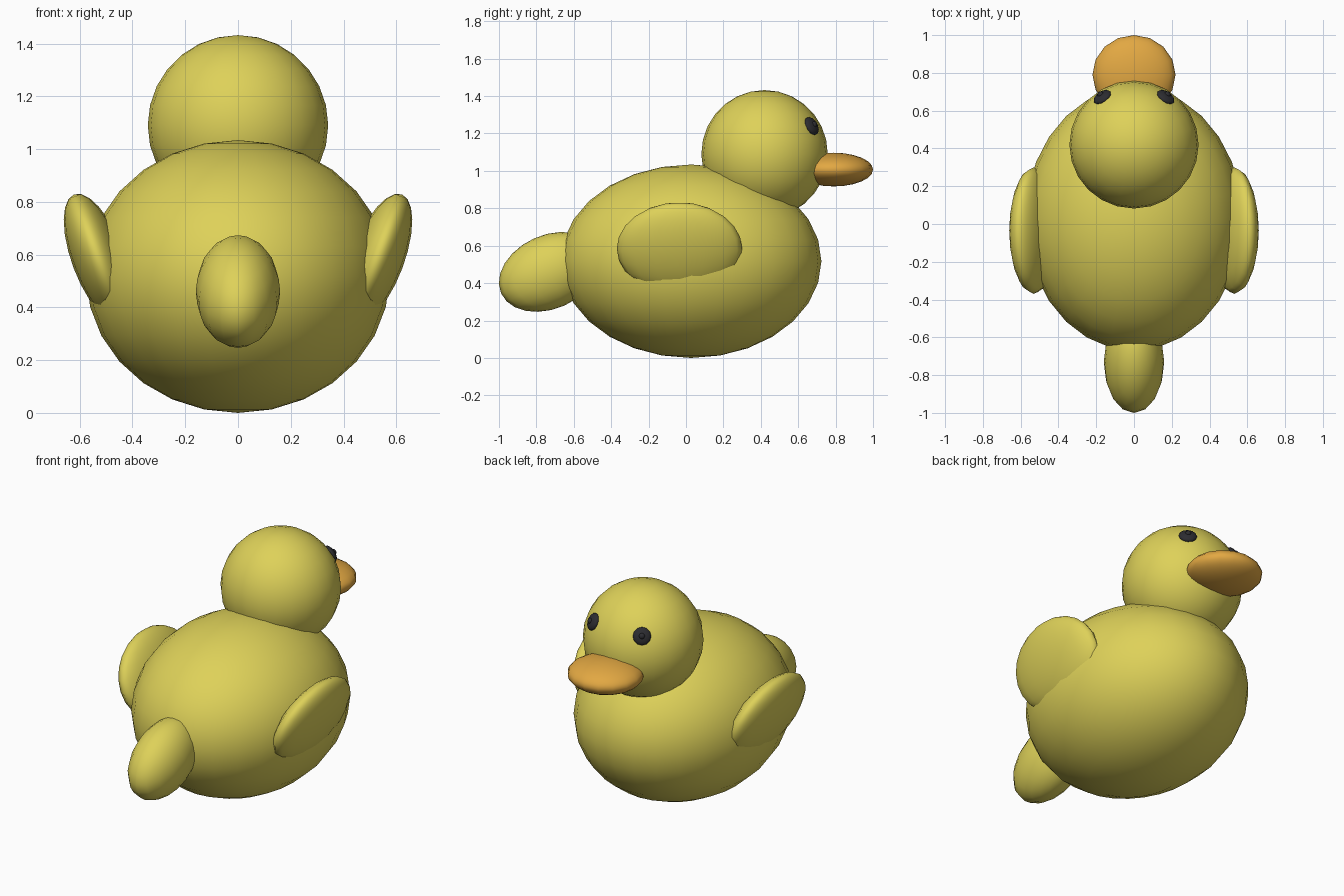
import bpy
from math import radians
from mathutils import Vector

cube = bpy.data.objects.get("Cube")
if cube:
    bpy.data.objects.remove(cube, do_unlink=True)


def material(name, rgb):
    mat = bpy.data.materials.new(name)
    mat.use_nodes = True
    color = (*rgb, 1.0)
    mat.diffuse_color = color
    bsdf = next(n for n in mat.node_tree.nodes if n.type == "BSDF_PRINCIPLED")
    bsdf.inputs["Base Color"].default_value = color
    return mat


yellow = material("duck yellow", (0.73, 0.64, 0.1))
orange = material("beak orange", (0.76, 0.39, 0.055))
black = material("eye black", (0.025, 0.025, 0.03))


def ellipsoid(name, mat, center, radii, rotation=(0, 0, 0), segments=16, rings=12):
    bpy.ops.mesh.primitive_uv_sphere_add(
        segments=segments, ring_count=rings, radius=1, location=center, rotation=rotation)
    obj = bpy.context.object
    obj.name = name
    obj.scale = radii
    obj.data.materials.append(mat)
    bpy.ops.object.shade_smooth()
    return obj


# Body, head and drooping tail
ellipsoid("body", yellow, (0, 0.027, 0.517), (0.575, 0.697, 0.517), segments=28, rings=14)
head_center = Vector((0, 0.42, 1.09))
ellipsoid("head", yellow, head_center, (0.342, 0.338, 0.342), segments=24, rings=14)
ellipsoid("tail", yellow, (0, -0.73, 0.46), (0.16, 0.283, 0.197), (radians(24), 0, 0))

# Flat bill
ellipsoid("beak", orange, (0, 0.79, 1.007), (0.22, 0.21, 0.09))

# Wings and eyes on both sides
for side, label in ((1, "left"), (-1, "right")):
    ellipsoid(label + "_wing", yellow, (side * 0.53, -0.035, 0.585),
              (0.1, 0.335, 0.26), (0, side * radians(20.5), 0))

    normal = Vector((side * 0.17, 0.255, 0.152)).normalized()
    turn = normal.to_track_quat("Z", "Y").to_euler()
    ellipsoid(label + "_eye", black, head_center + normal * 0.337,
              (0.052, 0.052, 0.024), turn, 12, 8)
    ellipsoid(label + "_pupil", black, head_center + normal * 0.357,
              (0.018, 0.018, 0.014), turn, 8, 6)
